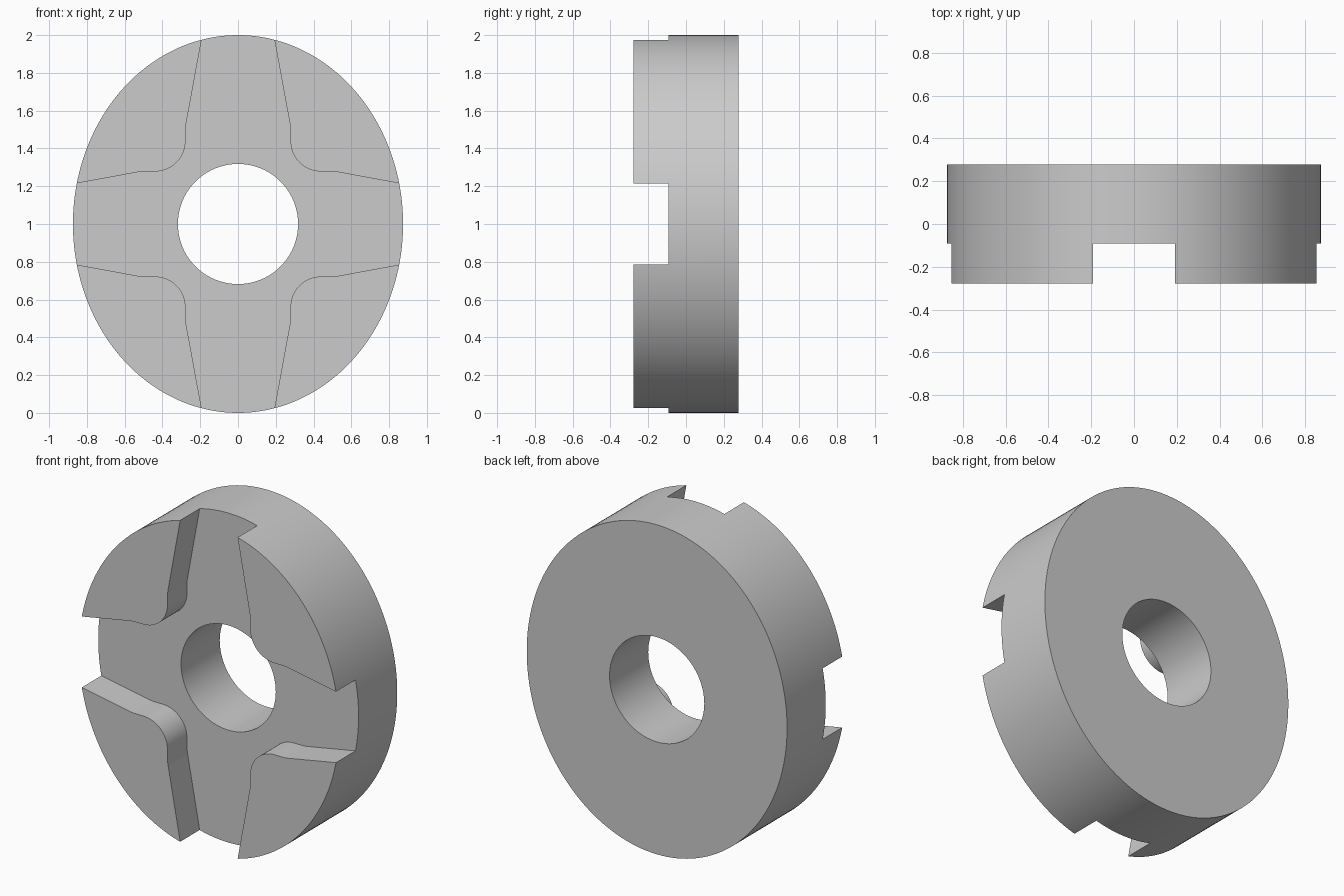
import bpy, bmesh
from math import cos, sin, pi, radians

cube = bpy.data.objects.get("Cube")
if cube:
    bpy.data.objects.remove(cube, do_unlink=True)

HALF_W, HALF_H, HOLE_R = 0.874, 1.0, 0.318
FRONT, FLOOR, BACK = -0.279, -0.092, 0.279
SEGMENTS = 160

grey = bpy.data.materials.new("plain grey")
grey.use_nodes = True
colour = (0.6, 0.6, 0.6, 1)
grey.diffuse_color = colour
grey.node_tree.nodes["Principled BSDF"].inputs["Base Color"].default_value = colour


def prism(name, outline, y0, y1):
    """Extrude an x/z outline, centred on the hub, from y0 to y1."""
    bm = bmesh.new()
    face = bm.faces.new([bm.verts.new((x, y0, z + HALF_H)) for x, z in outline])
    new = bmesh.ops.extrude_face_region(bm, geom=[face])["geom"]
    verts = [v for v in new if isinstance(v, bmesh.types.BMVert)]
    bmesh.ops.translate(bm, verts=verts, vec=(0, y1 - y0, 0))
    bmesh.ops.recalc_face_normals(bm, faces=bm.faces)
    mesh = bpy.data.meshes.new(name)
    bm.to_mesh(mesh)
    bm.free()
    mesh.materials.append(grey)
    obj = bpy.data.objects.new(name, mesh)
    bpy.context.collection.objects.link(obj)
    return obj


def ellipse(rx, rz):
    steps = [2 * pi * i / SEGMENTS for i in range(SEGMENTS)]
    return [(rx * cos(a), rz * sin(a)) for a in steps]


# Cross-shaped channel: flared arms with rounded inner corners
arm = [(1.1, 0.170), (0.545, 0.272), (0.523, 0.276), (0.50, 0.278)]
corner = [(0.44 + 0.162 * cos(radians(a)), 0.44 + 0.162 * sin(radians(a)))
          for a in range(270, 179, -6)]
quarter = arm + corner + [(z, x) for x, z in reversed(arm)]
cross = []
for turn in range(4):
    cross += quarter
    quarter = [(-z, x) for x, z in quarter]

# Oval body, bored through and channelled on the front
body = prism("slotted_oval_disc", ellipse(HALF_W, HALF_H), FRONT, BACK)
cutters = [prism("bore_cutter", ellipse(HOLE_R, HOLE_R), -1, 1),
           prism("channel_cutter", cross, -1, FLOOR)]

bpy.ops.object.select_all(action="DESELECT")
body.select_set(True)
bpy.context.view_layer.objects.active = body
for cutter in cutters:
    cutter.hide_render = True
    cut = body.modifiers.new(cutter.name, "BOOLEAN")
    cut.operation = "DIFFERENCE"
    cut.solver = "EXACT"
    cut.object = cutter
    bpy.ops.object.modifier_apply(modifier=cut.name)
    bpy.data.objects.remove(cutter, do_unlink=True)

bpy.ops.object.shade_smooth_by_angle(angle=radians(30))
